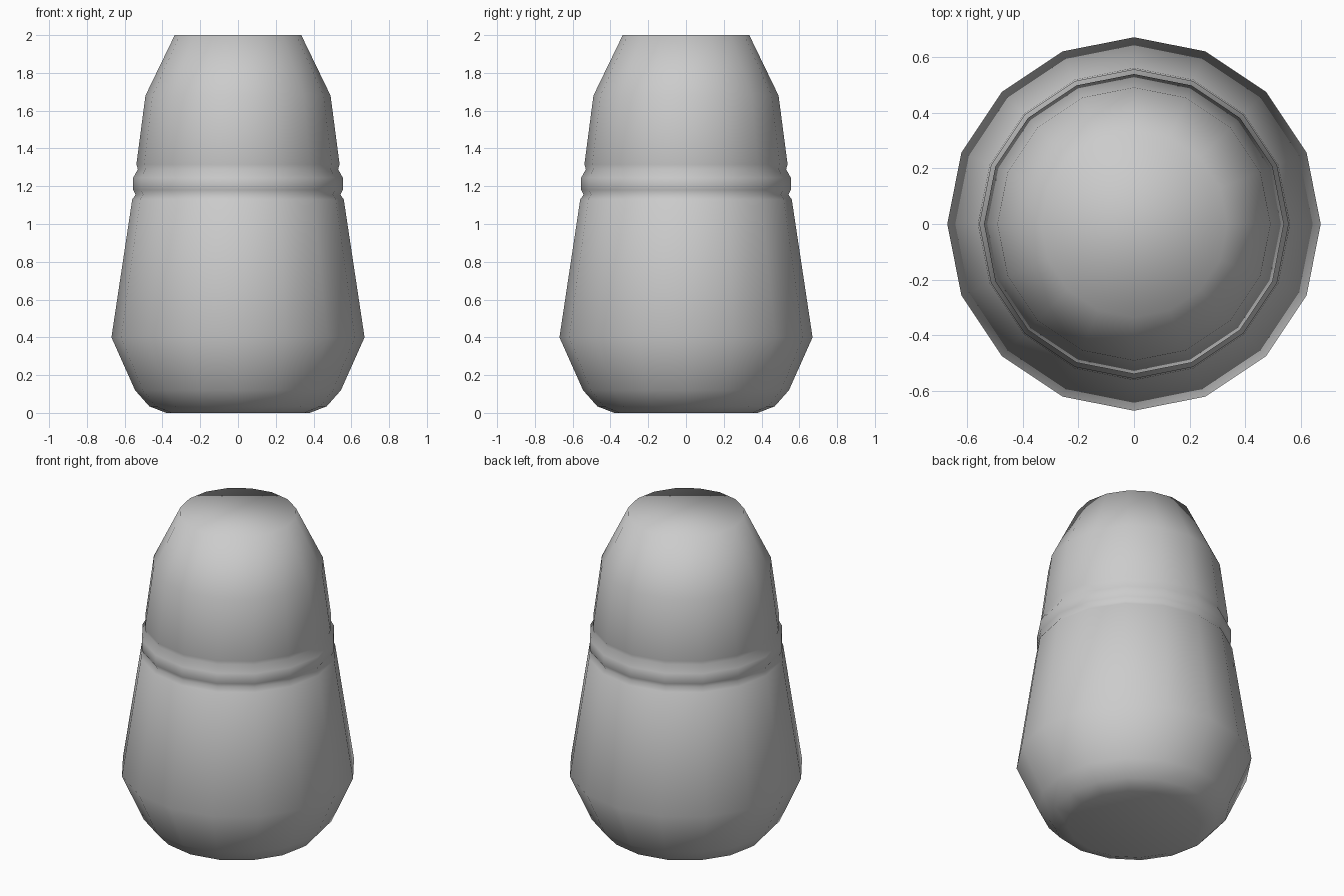
import bpy, bmesh
from math import cos, sin, pi

if "Cube" in bpy.data.objects:
    bpy.data.objects.remove(bpy.data.objects["Cube"])

SIDES = 16


def lathe(name, profile, sharp=(), inward=False):
    """Capped 16-sided turned form; profile runs bottom to top as (radius, z)."""
    bm = bmesh.new()
    rings = [[bm.verts.new((r * cos(2 * pi * i / SIDES), r * sin(2 * pi * i / SIDES), z))
              for i in range(SIDES)] for r, z in profile]
    for a, b in zip(rings, rings[1:]):
        for i in range(SIDES):
            j = (i + 1) % SIDES
            bm.faces.new((a[i], a[j], b[j], b[i]))
    bm.faces.new(rings[0][::-1])
    bm.faces.new(rings[-1])
    for f in bm.faces:
        f.smooth = True
    for k in sharp:
        for i in range(SIDES):
            bm.edges.get((rings[k][i], rings[k][(i + 1) % SIDES])).smooth = False
    if inward:
        bmesh.ops.reverse_faces(bm, faces=bm.faces[:])
    me = bpy.data.meshes.new(name)
    bm.to_mesh(me)
    bm.free()
    ob = bpy.data.objects.new(name, me)
    bpy.context.collection.objects.link(ob)
    return ob


# Solid body with a slim raised band and a tapered smooth top
lathe("bottle_body", [
    (0.37, 0.03), (0.455, 0.065), (0.52, 0.14), (0.64, 0.40),
    (0.535, 1.155), (0.527, 1.165), (0.535, 1.19), (0.53, 1.25), (0.515, 1.285),
    (0.505, 1.295), (0.46, 1.67), (0.315, 1.97)], sharp=(5, 8, 10))

# Thin outline shell around it, with its faces turned inward
lathe("outline_shell", [
    (0.38, 0.0), (0.47, 0.035), (0.545, 0.12), (0.67, 0.40),
    (0.56, 1.13), (0.542, 1.155), (0.555, 1.18), (0.555, 1.245), (0.53, 1.29),
    (0.538, 1.315), (0.49, 1.68), (0.335, 2.0)], inward=True)
